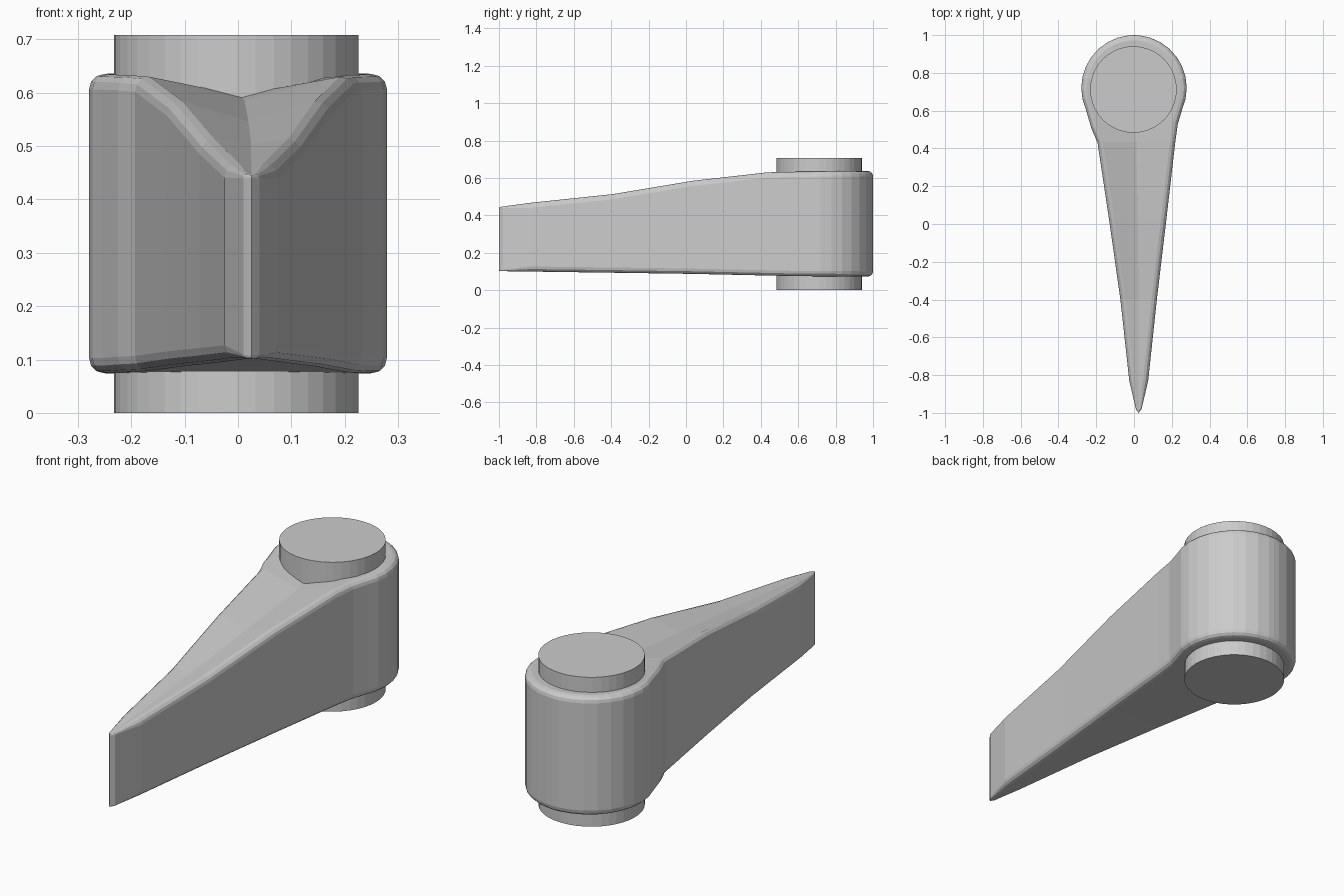
import bpy, bmesh
from math import sin, cos, radians
from mathutils import Vector

if "Cube" in bpy.data.objects:
    bpy.data.objects.remove(bpy.data.objects["Cube"])


def lerp_table(table, y):
    # piecewise-linear profile lookup
    if y <= table[0][0]:
        return table[0][1]
    for (a, za), (b, zb) in zip(table, table[1:]):
        if y <= b:
            return za + (zb - za) * (y - a) / (b - a)
    return table[-1][1]


# Side-view profiles (y, z): raised rim, sunken centre line, underside
RIM = [(-1, .445), (-.83, .468), (-.4, .513), (.05, .588), (.45, .632), (1, .638)]
VALLEY = [(-1, .445), (.48, .59), (.6, .605), (.75, .632), (1, .638)]
UNDER = [(-1, .102), (0, .088), (.6, .075), (1, .073)]

# Arm outline: matching left and right points from tip to round boss
left = [(.01, -.98), (-.025, -.83), (-.072, -.4), (-.133, .03), (-.193, .43), (-.225, .505)]
right = [(.04, -.98), (.075, -.83), (.121, -.4), (.172, .03), (.218, .43), (.232, .53)]
for a in range(-24, 90, 12):
    c, s = .279 * cos(radians(a)), .72 + .28 * sin(radians(a))
    left.append((-c, s))
    right.append((c, s))
n = len(left)
outline = [Vector(p) for p in [(.025, -1)] + right + [(0, 1)] + left[::-1]]
N = len(outline)


def inward(i):
    t = (outline[(i + 1) % N] - outline[i - 1]).normalized()
    return Vector((-t.y, t.x))


bm = bmesh.new()


def ring(angle, table, sign):
    verts = []
    for i, p in enumerate(outline):
        d = min(.028, .005 + .13 * (p.y + 1))
        q = p + inward(i) * d * (1 - cos(angle))
        verts.append(bm.verts.new((q.x, q.y, lerp_table(table, p.y) - sign * d * (1 - sin(angle)))))
    return verts


# Side wall with rounded top and bottom edges
steps = [radians(a) for a in (0, 30, 60, 90)]
rings = [ring(a, UNDER, -1) for a in steps[::-1]] + [ring(a, RIM, 1) for a in steps]
for low, high in zip(rings, rings[1:]):
    for i in range(N):
        j = (i + 1) % N
        bm.faces.new((low[i], low[j], high[j], high[i]))


def cap(loop, table):
    # left and right halves meeting on a centre spine
    spine = [loop[0]]
    for k in range(1, n + 1):
        m = (loop[k].co + loop[N - k].co) / 2
        spine.append(bm.verts.new((m.x, m.y, lerp_table(table, m.y))))
    spine.append(loop[n + 1])
    for k in range(n + 1):
        for a, b in ((k, k + 1), ((N - k) % N, N - k - 1)):
            f = list(dict.fromkeys((loop[a], loop[b], spine[k + 1], spine[k])))
            bm.faces.new(f)


cap(rings[-1], VALLEY)
cap(rings[0], UNDER)
bmesh.ops.recalc_face_normals(bm, faces=bm.faces)
mesh = bpy.data.meshes.new("lever_arm")
bm.to_mesh(mesh)
bm.free()
arm = bpy.data.objects.new("lever_arm", mesh)
bpy.context.collection.objects.link(arm)

# Pivot pin through the boss
bpy.ops.mesh.primitive_cylinder_add(vertices=40, radius=.229, depth=.708, location=(-.003, .712, .354))
bpy.context.object.name = "pivot_pin"
